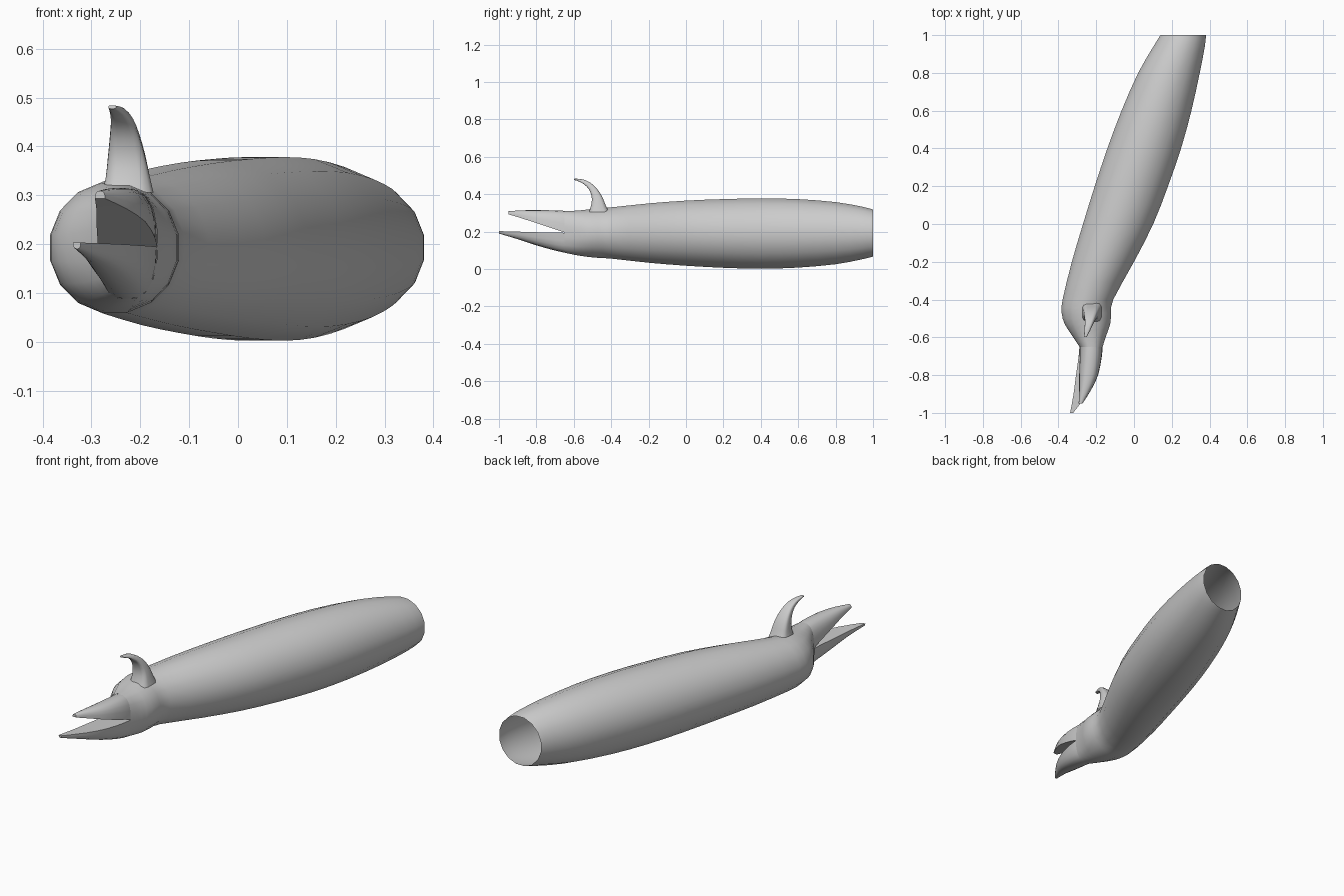
import bpy, bmesh, math
from mathutils import Vector

if "Cube" in bpy.data.objects:
    bpy.data.objects.remove(bpy.data.objects["Cube"])


def power(value, p):
    return math.copysign(abs(value) ** p, value)


def ring(center, u, v, sides=16, p=1.0):
    # closed cross-section spanned by two half axes (p < 1 squares it off)
    c, u, v = Vector(center), Vector(u), Vector(v)
    k = 1 / math.cos(math.pi / sides) ** p
    return [c + u * k * power(math.cos(a), p) + v * k * power(math.sin(a), p)
            for a in (2 * math.pi * (i + 0.5) / sides for i in range(sides))]


def half_ring(y, x0, x1, flat, crown, steps=10, p=0.8):
    # D-shaped cross-section: flat biting face and rounded outer face
    return [Vector(((x0 + x1) / 2 + (x1 - x0) / 2 * power(math.cos(a), p), y,
                    flat + (crown - flat) * power(max(math.sin(a), 0), p)))
            for a in (math.pi * i / steps for i in range(steps + 1))]


def smooth_rows(rows, cuts=2):
    # Catmull-Rom interpolation between measured stations
    pts = [rows[0]] + rows + [rows[-1]]
    out = []
    for a, b, c, d in zip(pts, pts[1:], pts[2:], pts[3:]):
        for i in range(cuts):
            t = i / cuts
            out.append(tuple(
                0.5 * (2 * q + (r - p) * t + (2 * p - 5 * q + 4 * r - s) * t ** 2
                       + (3 * q - p - 3 * r + s) * t ** 3)
                for p, q, r, s in zip(a, b, c, d)))
    return out + [rows[-1]]


def loft(name, rings, cap_end=True, angle=40):
    bm = bmesh.new()
    rows = [[bm.verts.new(co) for co in r] for r in rings]
    n = len(rows[0])
    for a, b in zip(rows, rows[1:]):
        for i in range(n):
            j = (i + 1) % n
            bm.faces.new((a[i], a[j], b[j], b[i]))
    if cap_end:
        bm.faces.new(rows[-1])
    bmesh.ops.recalc_face_normals(bm, faces=bm.faces)
    mesh = bpy.data.meshes.new(name)
    bm.to_mesh(mesh)
    bm.free()
    obj = bpy.data.objects.new(name, mesh)
    bpy.context.collection.objects.link(obj)
    bpy.ops.object.select_all(action='DESELECT')
    obj.select_set(True)
    bpy.context.view_layer.objects.active = obj
    bpy.ops.object.shade_smooth_by_angle(angle=math.radians(angle))
    return obj


# slanted hollow sleeve, open at the back: y, left, right, bottom, top, squareness
body = [(1.00, 0.140, 0.381, 0.067, 0.318, 1),
        (0.94, 0.103, 0.375, 0.052, 0.334, 1),
        (0.80, 0.022, 0.348, 0.026, 0.358, 1),
        (0.60, -0.066, 0.304, 0.008, 0.374, 1),
        (0.40, -0.141, 0.249, 0.002, 0.378, 1),
        (0.20, -0.208, 0.180, 0.007, 0.374, 1),
        (0.00, -0.270, 0.102, 0.018, 0.366, 1),
        (-0.20, -0.329, 0.000, 0.034, 0.351, 1),
        (-0.40, -0.378, -0.110, 0.056, 0.330, 1),
        (-0.47, -0.383, -0.121, 0.060, 0.325, 1),
        (-0.53, -0.367, -0.126, 0.066, 0.318, 0.95),
        (-0.59, -0.328, -0.147, 0.075, 0.312, 0.87),
        (-0.65, -0.288, -0.166, 0.088, 0.311, 0.8)]
loft("sleeve_body",
     [ring(((l + r) / 2, y, (b + t) / 2), ((r - l) / 2, 0, 0),
           (0, 0, (t - b) / 2), p=p) for y, l, r, b, t, p in smooth_rows(body)],
     cap_end=False)

# two pointed jaws: y, left, right, biting face height, outer face height
upper = [(-0.645, -0.288, -0.166, 0.194, 0.311),
         (-0.70, -0.288, -0.170, 0.213, 0.314),
         (-0.80, -0.290, -0.190, 0.246, 0.315),
         (-0.88, -0.290, -0.228, 0.272, 0.314),
         (-0.95, -0.293, -0.272, 0.293, 0.309)]
lower = [(-0.645, -0.289, -0.166, 0.194, 0.087),
         (-0.70, -0.293, -0.172, 0.195, 0.099),
         (-0.80, -0.307, -0.198, 0.197, 0.127),
         (-0.90, -0.320, -0.248, 0.200, 0.160),
         (-1.00, -0.338, -0.322, 0.203, 0.190)]
for name, rows in (("upper_jaw", upper), ("lower_jaw", lower)):
    loft(name, [half_ring(*r) for r in smooth_rows(rows)])

# curved hook on top: front y, z / back y, z / left x, right x
hook = [(-0.519, 0.305, -0.412, 0.305, -0.279, -0.173),
        (-0.509, 0.335, -0.427, 0.335, -0.271, -0.180),
        (-0.503, 0.375, -0.447, 0.385, -0.266, -0.190),
        (-0.513, 0.415, -0.475, 0.428, -0.262, -0.202),
        (-0.533, 0.443, -0.510, 0.461, -0.260, -0.215),
        (-0.565, 0.465, -0.550, 0.479, -0.262, -0.231),
        (-0.599, 0.477, -0.597, 0.484, -0.265, -0.250)]
loft("top_hook",
     [ring(((l + r) / 2, (fy + by) / 2, (fz + bz) / 2), ((r - l) / 2, 0, 0),
           (0, (by - fy) / 2, (bz - fz) / 2), 12, 0.5)
      for fy, fz, by, bz, l, r in smooth_rows(hook)], angle=50)
